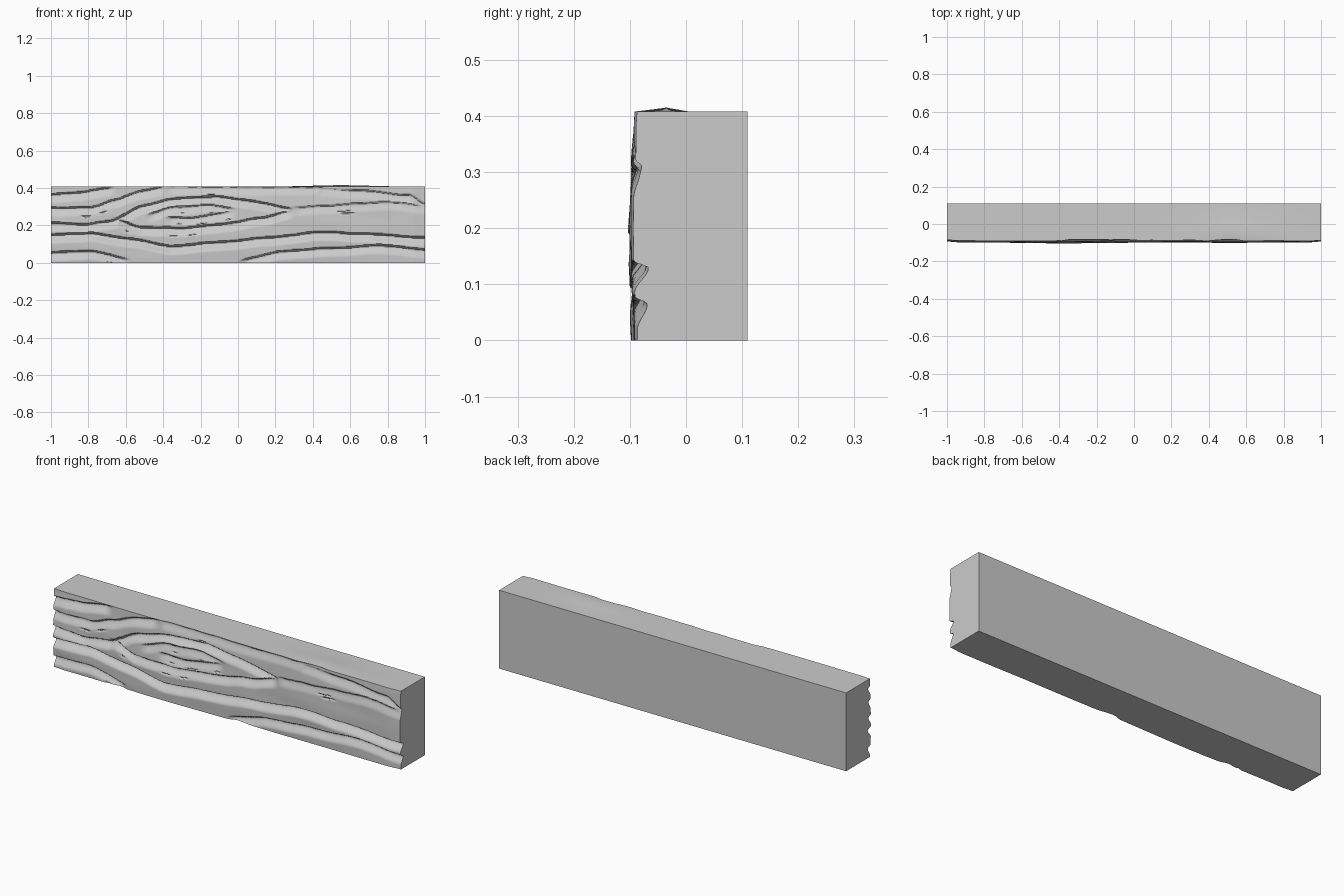
import bpy
import bmesh
import math
import random
from mathutils import Vector, noise

random.seed(4)

default_cube = bpy.data.objects.get("Cube")
if default_cube:
    bpy.data.objects.remove(default_cube, do_unlink=True)

HEIGHT = 0.408
BACK = 0.11
COLUMNS, ROWS = 300, 100

# Grain lines: depth, then (x, z) points from left to right
GRAIN = [
    (.018, [(-1, .36), (-.84, .375), (-.65, .4)]),
    (.018, [(-1, .29), (-.79, .29), (-.66, .33), (-.52, .38), (-.38, .405)]),
    (.022, [(-1, .21), (-.82, .2), (-.68, .22), (-.5, .305), (-.31, .34),
            (-.12, .35), (.06, .33), (.31, .28)]),
    (.022, [(-.68, .24), (-.52, .185), (-.31, .18), (-.1, .2), (.12, .235), (.31, .28)]),
    (.014, [(-.5, .25), (-.34, .295), (-.15, .305), (0, .28)]),
    (.014, [(-.4, .24), (-.25, .235), (0, .275)]),
    (.026, [(-1, .145), (-.79, .155), (-.58, .125), (-.36, .085), (-.1, .105),
            (.17, .13), (.44, .16), (.7, .15), (1, .13)]),
    (.02, [(-1, .05), (-.79, .06), (-.57, .01)]),
    (.02, [(0, .005), (.22, .055), (.49, .075), (.76, .09), (1, .065)]),
    (.01, [(.28, .29), (.54, .305), (.81, .32), (1, .3)]),
    (.012, [(.4, .395), (.7, .38), (.92, .355), (1, .31)]),
    (.01, [(-.4, .405), (.2, .4), (.6, .405)]),
]


def smooth(t):
    t = max(0.0, min(1.0, t))
    return t * t * (3 - 2 * t)


def height_at(points, x):
    """Height of a grain line at x, or None beyond its ends."""
    for (xa, za), (xb, zb) in zip(points, points[1:]):
        if xa <= x <= xb:
            t = (x - xa) / (xb - xa)
            return za + (zb - za) * (0.5 * t + 0.5 * smooth(t))
    return None


# Short cracks run beside the grain lines
lines = [(depth, pts, 0.012, 0.045) for depth, pts in GRAIN]
for _ in range(26):
    pts = random.choice(GRAIN)[1]
    start = random.uniform(pts[0][0], pts[-1][0] - 0.1)
    drop = random.uniform(0.02, 0.045)
    crack = []
    for i in range(4):
        x = start + i * random.uniform(0.03, 0.05)
        z = height_at(pts, x)
        if z is not None:
            crack.append((x, z - drop))
    if len(crack) > 1 and crack == sorted(crack, key=lambda p: p[0]):
        lines.append((0.007, crack, 0.005, 0.008))


def column_lines(x):
    """Grain lines crossing one column, with depth faded at loose ends."""
    found = []
    for depth, pts, upper, lower in lines:
        z = height_at(pts, x)
        if z is None:
            continue
        fade = 1.0
        if pts[0][0] > -1:
            fade *= smooth((x - pts[0][0]) / 0.06)
        if pts[-1][0] < 1:
            fade *= smooth((pts[-1][0] - x) / 0.06)
        z += 0.004 * noise.noise(Vector((x * 9, z * 20, 0)))
        found.append((z, depth * fade, upper, lower))
    return found


def front_y(x, z, crossing):
    """Carved front: steep lip above each line, gentle slope below it."""
    swell = math.sin(math.pi * z / HEIGHT)
    belly = math.exp(-((x + 0.3) / 0.25) ** 2) * (1 - z / HEIGHT)
    y = -0.091 - 0.008 * swell - 0.007 * belly
    y += 0.003 * noise.noise(Vector((x * 3, z * 14, 5)))
    y += 0.005 * smooth((abs(x) - 0.93) / 0.07)
    cut = 0.0
    for line_z, depth, upper, lower in crossing:
        d = z - line_z
        reach = upper if d > 0 else lower
        if abs(d) < reach:
            cut = max(cut, depth * (1 - smooth(abs(d) / reach)))
    return y + cut


# Carved front surface
bm = bmesh.new()
grid = []
for i in range(COLUMNS + 1):
    x = -1 + 2 * i / COLUMNS
    crossing = column_lines(x)
    column = []
    for j in range(ROWS + 1):
        z = HEIGHT * j / ROWS
        column.append(bm.verts.new((x, front_y(x, z, crossing), z)))
    grid.append(column)
for left, right in zip(grid, grid[1:]):
    for j in range(ROWS):
        bm.faces.new((left[j], right[j], right[j + 1], left[j + 1]))

# Sides of the plank, with a slight hump on the top near the front
rim = [e for e in bm.edges if e.is_boundary]
for ring_y, hump in ((-0.035, 0.007), (0.005, 0), (BACK, 0)):
    result = bmesh.ops.extrude_edge_only(bm, edges=rim)["geom"]
    rim = [g for g in result if isinstance(g, bmesh.types.BMEdge) and g.is_boundary]
    for v in {v for e in rim for v in e.verts}:
        v.co.y = ring_y
        if v.co.z > HEIGHT / 2 and abs(v.co.x) < 0.999:
            top = v.co.z > HEIGHT - 0.001 or hump == 0
            if top and v.co.z > HEIGHT - 0.001:
                v.co.z = HEIGHT + hump * math.exp(-((v.co.x - 0.55) / 0.2) ** 2)

# Flat back
bmesh.ops.contextual_create(bm, geom=rim)
bmesh.ops.recalc_face_normals(bm, faces=bm.faces)

mesh = bpy.data.meshes.new("wood_plank")
bm.to_mesh(mesh)
bm.free()
plank = bpy.data.objects.new("wood_plank", mesh)
bpy.context.collection.objects.link(plank)

# Plain grey finish
grey = bpy.data.materials.new("plain_grey")
grey.use_nodes = True
colour = (0.6, 0.6, 0.6, 1)
grey.diffuse_color = colour
grey.node_tree.nodes["Principled BSDF"].inputs["Base Color"].default_value = colour
mesh.materials.append(grey)

bpy.ops.object.select_all(action="DESELECT")
plank.select_set(True)
bpy.context.view_layer.objects.active = plank
bpy.ops.object.shade_smooth_by_angle(angle=math.radians(35))
